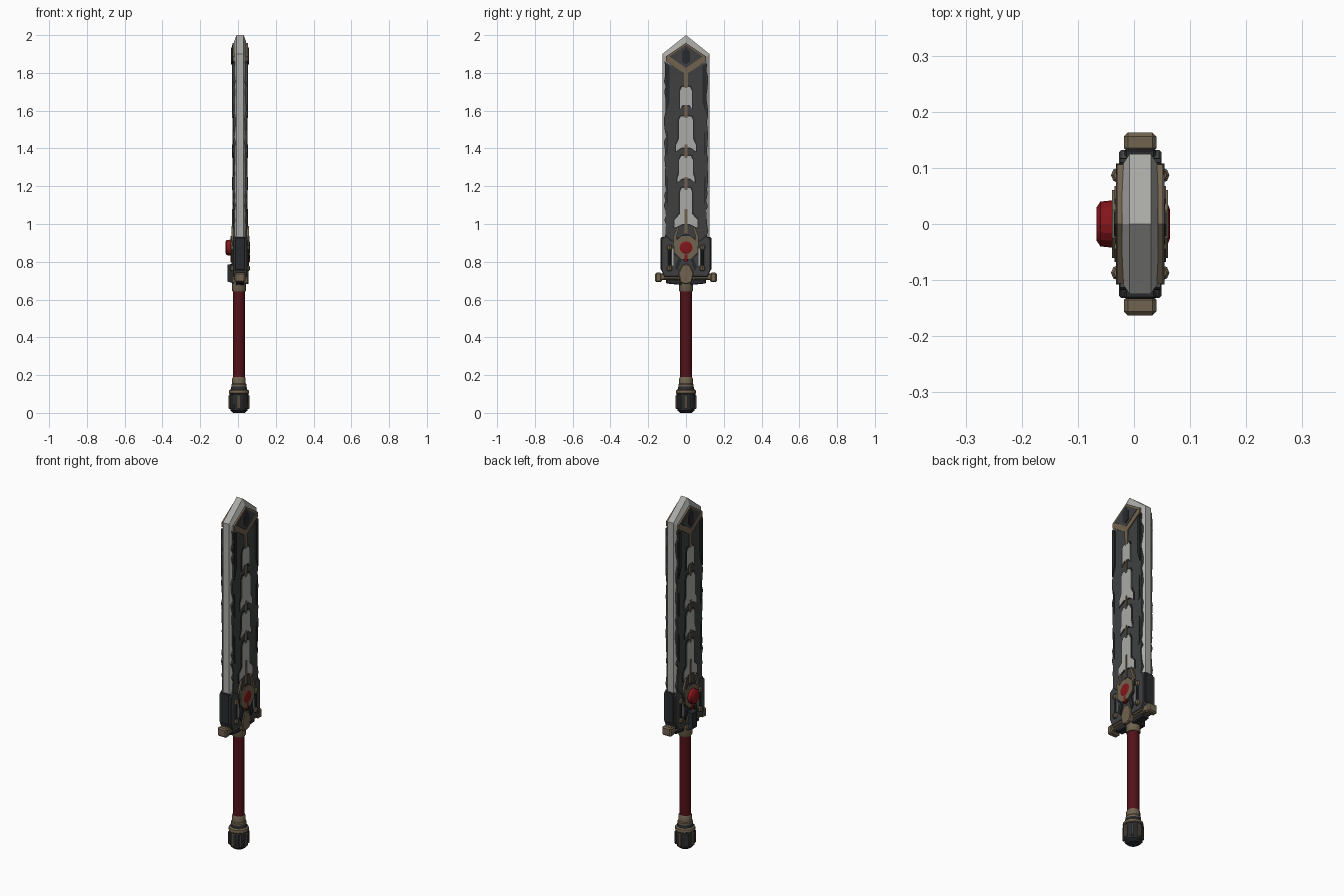
import bpy, bmesh, math, random
from mathutils import Matrix, Vector

random.seed(4)
CX = 0.011          # middle plane of the blade
GX = 0.005          # axis of the grip

if "Cube" in bpy.data.objects:
    bpy.data.objects.remove(bpy.data.objects["Cube"])


def material(name, r, g, b, rough=0.6):
    m = bpy.data.materials.new(name)
    m.use_nodes = True
    m.diffuse_color = (r, g, b, 1)
    node = m.node_tree.nodes["Principled BSDF"]
    node.inputs["Base Color"].default_value = (r, g, b, 1)
    node.inputs["Roughness"].default_value = rough
    return m


STEEL = material("pale steel", 0.40, 0.40, 0.385)
GREY = material("dark grey", 0.050, 0.051, 0.053)
BLACK = material("charcoal", 0.022, 0.023, 0.026)
TAN = material("dull bronze", 0.165, 0.125, 0.078)
GRIP = material("dark red wrap", 0.085, 0.006, 0.009)
GEM = material("red gem", 0.23, 0.008, 0.011)


def finish(name, bm, mat, bevel=0.0, smooth=False):
    bmesh.ops.recalc_face_normals(bm, faces=bm.faces)
    me = bpy.data.meshes.new(name)
    bm.to_mesh(me)
    bm.free()
    me.materials.append(mat)
    ob = bpy.data.objects.new(name, me)
    bpy.context.collection.objects.link(ob)
    if bevel:
        mod = ob.modifiers.new("bevel", "BEVEL")
        mod.width, mod.segments, mod.limit_method = bevel, 1, "ANGLE"
    if smooth:
        bpy.ops.object.select_all(action="DESELECT")
        ob.select_set(True)
        bpy.context.view_layer.objects.active = ob
        bpy.ops.object.shade_smooth_by_angle(angle=math.radians(35))
    return ob


def loft(name, rings, mat, bevel=0.0):
    """Join matching (x, outline) rings into a closed solid."""
    bm = bmesh.new()
    loops = [[bm.verts.new((x, y, z)) for y, z in pts] for x, pts in rings]
    n = len(loops[0])
    for a, b in zip(loops, loops[1:]):
        for i in range(n):
            j = (i + 1) % n
            bm.faces.new((a[i], a[j], b[j], b[i]))
    bm.faces.new(loops[0])
    bm.faces.new(loops[-1])
    return finish(name, bm, mat, bevel)


def sym(half):
    """Mirror a half outline (y >= 0) over y = 0."""
    return half + [(-y, z) for y, z in reversed(half) if y > 0]


def rect(y0, y1, z0, z1):
    return [(y0, z0), (y1, z0), (y1, z1), (y0, z1)]


def ngon(r, z, n, turn=0.0):
    return [(r * math.sin(math.tau * i / n + turn), z + r * math.cos(math.tau * i / n + turn))
            for i in range(n)]


def slab(name, pts, half, mat, bevel=0.0):
    return loft(name, [(CX - half, pts), (CX + half, pts)], mat, bevel)


def plates(name, pts, low, high, mat):
    """The same plate on both broad sides."""
    for s, side in ((1, "left"), (-1, "right")):
        loft(f"{name}_{side}", [(CX + s * low, pts), (CX + s * high, pts)], mat)


def lathe(name, profile, mat, sides=16, x=GX, y=0.0, smooth=True):
    bm = bmesh.new()
    loops = []
    for r, z in profile:
        loops.append([bm.verts.new((x + r * math.cos(math.tau * i / sides),
                                    y + r * math.sin(math.tau * i / sides), z))
                      for i in range(sides)])
    for a, b in zip(loops, loops[1:]):
        for i in range(sides):
            j = (i + 1) % sides
            bm.faces.new((a[i], a[j], b[j], b[i]))
    bm.faces.new(loops[0])
    bm.faces.new(loops[-1])
    return finish(name, bm, mat, 0.0, smooth)


# Steel blade with chamfered cutting edges
outer = sym([(0, 2.0), (0.125, 1.9), (0.125, 0.76)])
inner = sym([(0, 1.965), (0.105, 1.883), (0.105, 0.78)])
loft("blade", [(CX - 0.032, inner), (CX - 0.019, outer),
               (CX + 0.019, outer), (CX + 0.032, inner)], STEEL)

# Dark side panels with worn, ragged edges
def ragged(sign):
    pts, z = [], 1.86
    while z > 0.93:
        pts.append((sign * (0.112 + random.uniform(-0.006, 0.006)), z))
        z -= random.uniform(0.02, 0.05)
    return pts

panel = [(0, 1.80)] + ragged(1) + [(0.112, 0.90), (-0.112, 0.90)] + ragged(-1)[::-1]
plates("side_panel", panel, 0.020, 0.036, GREY)

# Bronze-edged tip with a dark centre
plates("tip_trim", sym([(0, 1.958), (0.106, 1.888), (0.106, 1.862), (0.012, 1.80), (0.009, 1.72), (0, 1.72)]),
       0.025, 0.041, TAN)
plates("tip_panel", sym([(0, 1.948), (0.088, 1.887), (0, 1.826)]), 0.03, 0.043, GREY)
plates("tip_boss", sym([(0, 1.935), (0.022, 1.91), (0.022, 1.86), (0, 1.845)]), 0.03, 0.047, BLACK)

# Raised bars along the upper and lower blade edges
for s in (1, -1):
    plates("upper_bar", [(s * y, z) for y, z in
                         [(0.088, 1.84), (0.108, 1.85), (0.108, 1.58), (0.088, 1.64)]],
           0.03, 0.043, BLACK)
    for z0, z1 in ((1.36, 1.50), (1.10, 1.26)):
        plates("middle_bar", [(s * y, z) for y, z in
                              [(0.096, z0), (0.104, z0 + 0.02), (0.104, z1), (0.096, z1 - 0.02)]],
               0.03, 0.039, BLACK)

# Pale centre inlays, each with a charcoal surround
def arrow(z0, z1, w, wing, g=0.0):
    mid = z0 + 0.35 * (z1 - z0)
    return sym([(0, z1 + g), (w * 0.7 + g, z1 + g), (w + g, z1 - 0.02), (w + g, mid + g),
                (wing + g, mid - 0.03), (wing + g, z0 - g), (w * 0.6, z0 + 0.02 - g), (0, z0 + 0.02 - g)])

for z0, z1, w, wing in ((1.61, 1.725, 0.031, 0.031), (1.385, 1.57, 0.038, 0.052),
                        (1.22, 1.36, 0.036, 0.046), (0.98, 1.19, 0.032, 0.060)):
    plates("inlay_surround", arrow(z0, z1, w, wing, 0.007), 0.03, 0.038, BLACK)
    plates("inlay", arrow(z0, z1, w, wing), 0.03, 0.040, STEEL)

# Bronze spine joining the inlays
for z0, z1 in ((1.56, 1.63), (1.35, 1.42), (1.18, 1.25), (0.91, 1.08)):
    plates("spine", rect(-0.007, 0.007, z0, z1), 0.03, 0.043, TAN)

# Lower blade housing
slab("blade_housing", sym([(0, 0.95), (0.07, 0.91), (0.105, 0.94), (0.132, 0.92),
                           (0.132, 0.76), (0.115, 0.72), (0, 0.72)]), 0.038, GREY, 0.004)
for s in (1, -1):
    slab("edge_guard", rect(*sorted((s * 0.104, s * 0.134)), 0.755, 0.93), 0.028, BLACK, 0.004)
    plates("housing_slit", rect(s * 0.066, s * 0.074, 0.78, 0.87), 0.03, 0.041, STEEL)
    plates("gem_arm", [(s * y, z) for y, z in
                       [(0.058, 0.85), (0.068, 0.93), (0.045, 0.99), (0.036, 0.98),
                        (0.052, 0.93), (0.040, 0.85)]], 0.03, 0.046, TAN)
    plates("lower_arm", [(s * y, z) for y, z in
                         [(0.02, 0.82), (0.04, 0.82), (0.058, 0.77), (0.045, 0.75)]],
           0.03, 0.045, BLACK)
    # Vertical rods with end knobs
    for x in (CX - 0.038, CX + 0.038):
        lathe("side_rod", [(0.008, 0.75), (0.008, 0.88)], BLACK, 8, x, s * 0.087)
        for z in (0.765, 0.875):
            lathe("rod_knob", [(0.009, z - 0.014), (0.014, z - 0.008), (0.014, z + 0.008),
                               (0.009, z + 0.014)], TAN, 8, x, s * 0.087)

# Gem setting on both sides, the gem standing proud on the -x side
plates("gem_mount", ngon(0.076, 0.875, 6), 0.03, 0.044, BLACK)
plates("gem_ring", ngon(0.066, 0.875, 8, math.pi / 8), 0.03, 0.050, TAN)
loft("gem_small", [(CX + 0.04, ngon(0.034, 0.875, 12)), (CX + 0.050, ngon(0.034, 0.875, 12)),
                   (CX + 0.053, ngon(0.026, 0.875, 12))], GEM)
loft("gem_large", [(-0.03, ngon(0.040, 0.875, 16)), (-0.040, ngon(0.042, 0.875, 16)),
                   (-0.060, ngon(0.040, 0.875, 16)), (-0.067, ngon(0.029, 0.875, 16))], GEM)
plates("gem_drop", rect(-0.007, 0.007, 0.80, 0.838), 0.03, 0.052, GEM)

# Cross guard
slab("guard_bar", rect(-0.15, 0.15, 0.703, 0.738), 0.026, TAN, 0.005)
slab("guard_underside", sym([(0, 0.735), (0.105, 0.735), (0.105, 0.685), (0, 0.675)]), 0.022, BLACK, 0.004)
for s in (1, -1):
    slab("guard_end", rect(*sorted((s * 0.128, s * 0.163)), 0.692, 0.742), 0.029, TAN, 0.007)
    plates("guard_strip", rect(s * 0.045, s * 0.115, 0.712, 0.73), 0.02, 0.034, TAN)
slab("guard_centre", sym([(0, 0.79), (0.022, 0.78), (0.04, 0.74), (0.03, 0.69), (0, 0.68)]), 0.044, TAN, 0.004)
loft("guard_boss", [(-0.02, rect(-0.03, 0.03, 0.685, 0.79)),
                    (-0.055, rect(-0.022, 0.022, 0.695, 0.785))], BLACK)

# Grip with collars
lathe("grip", [(0.031, 0.17), (0.031, 0.66)], GRIP)
lathe("upper_collar", [(0.034, 0.642), (0.038, 0.65), (0.038, 0.69), (0.045, 0.715)], TAN, 12)
lathe("lower_collar", [(0.040, 0.135), (0.040, 0.15), (0.036, 0.155), (0.036, 0.182),
                       (0.032, 0.19)], TAN, 12)

# Pommel with raised ribs
lathe("pommel", [(0.030, 0.0), (0.045, 0.012), (0.050, 0.05), (0.050, 0.10), (0.040, 0.14)], BLACK, 12)
lathe("pommel_band", [(0.046, 0.098), (0.054, 0.104), (0.052, 0.118), (0.042, 0.126)], TAN, 12)
for i in range(8):
    bm = bmesh.new()
    bmesh.ops.create_cube(bm, size=1)
    bmesh.ops.scale(bm, vec=(0.012, 0.018, 0.075), verts=bm.verts)
    turn = Matrix.Rotation(math.tau * i / 8, 4, "Z")
    place = Matrix.Translation(Vector((GX, 0, 0.058))) @ turn @ Matrix.Translation(Vector((0.049, 0, 0)))
    bmesh.ops.transform(bm, matrix=place, verts=bm.verts)
    finish("pommel_rib", bm, GREY if i % 2 else TAN, 0.004)
